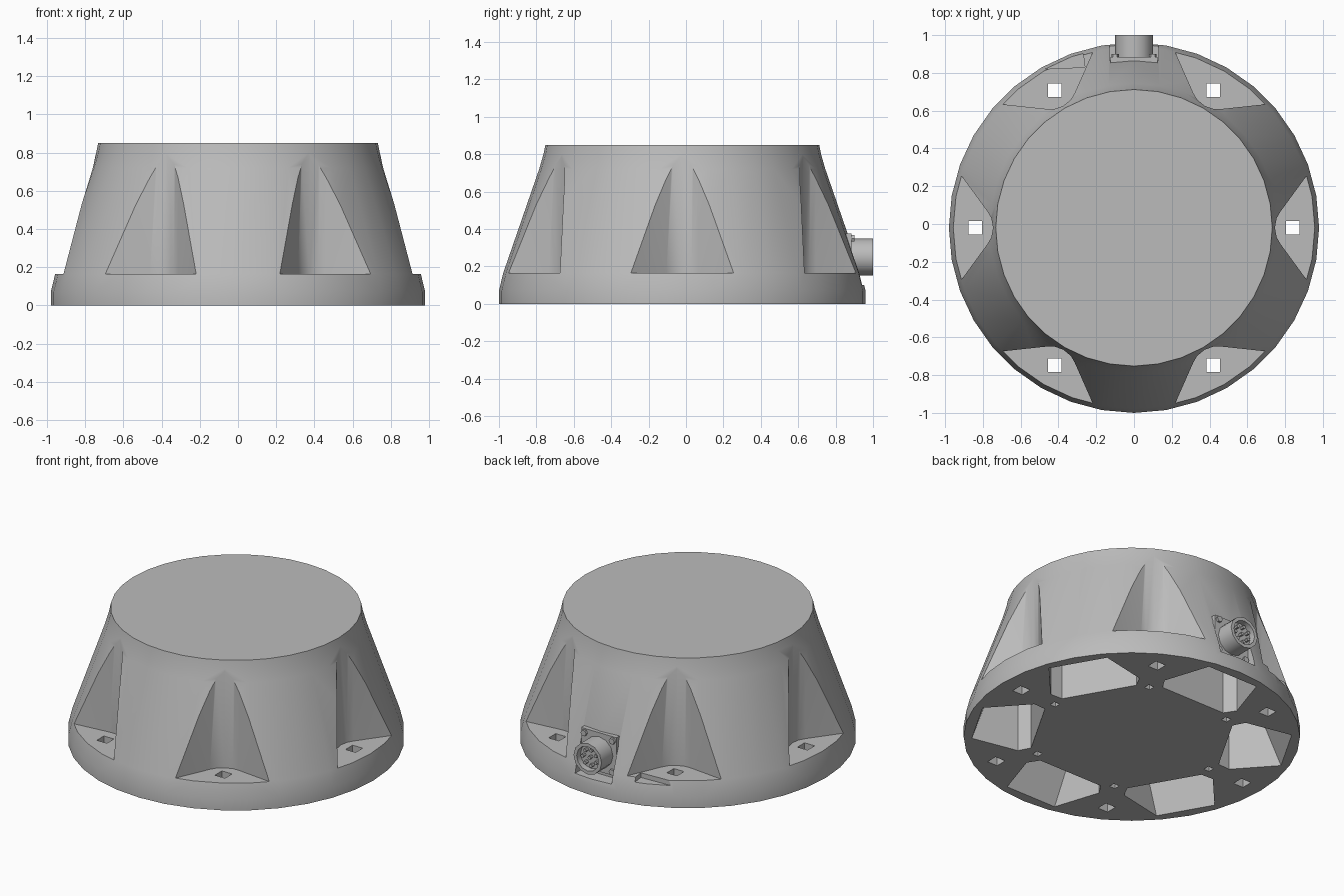
import bpy
import bmesh
import math
from mathutils import Matrix, Vector

cube = bpy.data.objects.get("Cube")
if cube:
    bpy.data.objects.remove(cube, do_unlink=True)

CENTRE_Y = -0.02
SIXTH = math.pi / 3


def material(name, colour):
    mat = bpy.data.materials.new(name)
    mat.use_nodes = True
    mat.diffuse_color = colour
    mat.node_tree.nodes["Principled BSDF"].inputs["Base Color"].default_value = colour
    return mat


GREY = material("light grey", (0.5, 0.5, 0.5, 1))


def make_object(name, bm):
    bmesh.ops.recalc_face_normals(bm, faces=bm.faces)
    mesh = bpy.data.meshes.new(name)
    bm.to_mesh(mesh)
    bm.free()
    mesh.materials.append(GREY)
    obj = bpy.data.objects.new(name, mesh)
    bpy.context.collection.objects.link(obj)
    return obj


def add_prism(bm, low, high, z0, z1, matrix=Matrix()):
    """Closed prism between two plan outlines with equal point counts."""
    a = [bm.verts.new(matrix @ Vector((x, y, z0))) for x, y in low]
    b = [bm.verts.new(matrix @ Vector((x, y, z1))) for x, y in high]
    bm.faces.new(a)
    bm.faces.new(b)
    for i in range(len(a)):
        j = (i + 1) % len(a)
        bm.faces.new((a[i], a[j], b[j], b[i]))


def ring(radius, sides, turn=0.0):
    return [(radius * math.cos(turn + math.tau * i / sides),
             radius * math.sin(turn + math.tau * i / sides)) for i in range(sides)]


def mirrored(half):
    return half + [(x, -y) for x, y in reversed(half) if y]


def around(k):
    return Matrix.Rotation(k * SIXTH, 4, "Z")


def cut(target, bm):
    cutter = make_object("cutter", bm)
    cutter.hide_render = True
    mod = target.modifiers.new("cut", "BOOLEAN")
    mod.operation = "DIFFERENCE"
    mod.solver = "EXACT"
    mod.object = cutter
    bpy.context.view_layer.objects.active = target
    bpy.ops.object.modifier_apply(modifier=mod.name)
    bpy.data.objects.remove(cutter, do_unlink=True)


def smooth(obj, degrees):
    bpy.ops.object.select_all(action="DESELECT")
    obj.select_set(True)
    bpy.context.view_layer.objects.active = obj
    bpy.ops.object.shade_smooth_by_angle(angle=math.radians(degrees))


# Tapered housing, turned from a profile
profile = [(0.98, 0), (0.98, 0.07), (0.957, 0.165), (0.765, 0.72), (0.742, 0.8), (0.732, 0.85)]
bm = bmesh.new()
SIDES = 36
rings = [[bm.verts.new((x, y, z)) for x, y in ring(r, SIDES)] for r, z in profile]
bm.faces.new(rings[0])
bm.faces.new(rings[-1])
for lower, upper in zip(rings, rings[1:]):
    for i in range(SIDES):
        j = (i + 1) % SIDES
        bm.faces.new((lower[i], lower[j], upper[j], upper[i]))
housing = make_object("housing", bm)

# Six flared bolt recesses in the outer wall
wedge = mirrored([(1.1, 0.53), (0.775, 0.085), (0.755, 0.05), (0.746, 0)])
bm = bmesh.new()
for k in range(6):
    add_prism(bm, wedge, wedge, 0.165, 1.0, around(k))
cut(housing, bm)

# Bolt holes through the recess floors, small holes in the underside
bm = bmesh.new()
for k in range(6):
    for radius, half, top in ((0.84, 0.036, 0.3), (0.585, 0.02, 0.1)):
        shift = Matrix.Translation(around(k) @ Vector((radius, 0, 0)))
        square = ring(half * math.sqrt(2), 4, math.pi / 4)
        add_prism(bm, square, square, -0.1, top, shift)
cut(housing, bm)

# Six deep weight-saving cavities in the underside, outer wall following the taper
mouth = mirrored([(0.915, 0.18), (0.625, 0.275), (0.555, 0.23)])
roof = mirrored([(0.73, 0.24), (0.625, 0.275), (0.555, 0.23)])
bm = bmesh.new()
for k in range(6):
    add_prism(bm, mouth, roof, -0.001, 0.55, around(k + 0.5))
cut(housing, bm)

# Flat seat for the connector and a small notch in the rim
bm = bmesh.new()
seat = [(-0.13, 0.885), (0.13, 0.885), (0.13, 1.1), (-0.13, 1.1)]
add_prism(bm, seat, seat, 0.1, 0.42)
notch = [(-0.49, 0.84), (-0.26, 0.85), (-0.27, 0.93)]
add_prism(bm, notch, notch, 0.135, 0.2)
cut(housing, bm)
housing.location.y = CENTRE_Y
smooth(housing, 25)

# Connector at the back, built along its own axis pointing to +y
AXIS = Matrix.Translation((0, 0, 0.25)) @ Matrix.Rotation(-math.pi / 2, 4, "X")

bm = bmesh.new()
plate = ring(0.125 * math.sqrt(2), 4, math.pi / 4)
add_prism(bm, plate, plate, 0.845, 0.885, AXIS)
make_object("connector_flange", bm)

bm = bmesh.new()
for sx in (-1, 1):
    for sz in (-1, 1):
        place = AXIS @ Matrix.Translation((sx * 0.1, sz * 0.1, 0))
        add_prism(bm, ring(0.02, 6), ring(0.02, 6), 0.88, 0.9, place)
make_object("flange_screws", bm)

bm = bmesh.new()
add_prism(bm, ring(0.1, 12), ring(0.1, 12), 0.87, 1.0, AXIS)
shell = make_object("connector_shell", bm)
bm = bmesh.new()
add_prism(bm, ring(0.078, 12), ring(0.078, 12), 0.96, 1.1, AXIS)
cut(shell, bm)
smooth(shell, 35)

bm = bmesh.new()
for x, y in ring(0.05, 7) + [(0, 0)]:
    add_prism(bm, ring(0.011, 6), ring(0.011, 6), 0.95, 0.985, AXIS @ Matrix.Translation((x, y, 0)))
make_object("connector_pins", bm)
